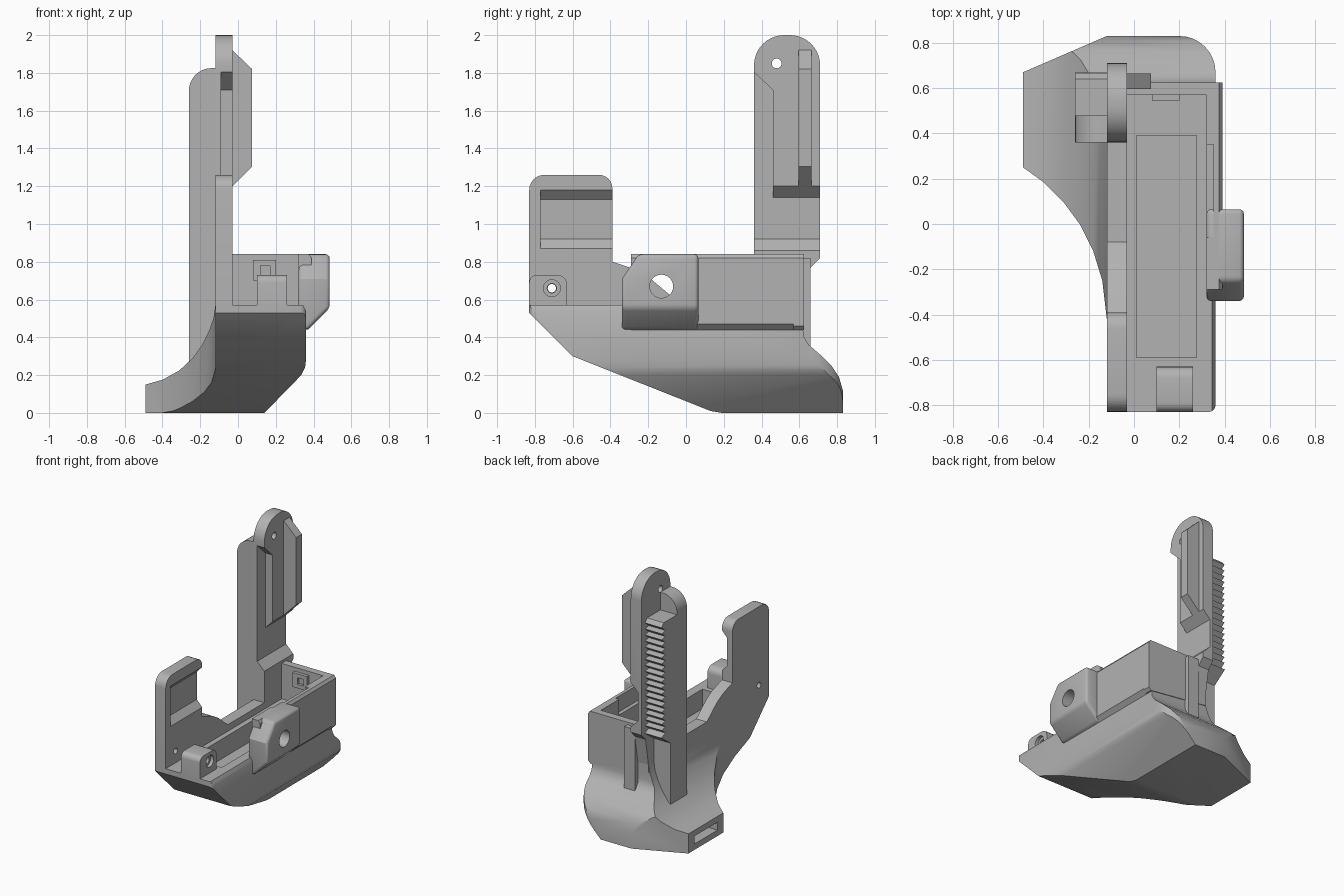
import bpy
import bmesh
from math import cos, sin, radians

old = bpy.data.objects.get("Cube")
if old:
    bpy.data.objects.remove(old, do_unlink=True)

grey = bpy.data.materials.new("plain grey")
grey.use_nodes = True
grey.diffuse_color = (0.45, 0.45, 0.45, 1)
grey.node_tree.nodes["Principled BSDF"].inputs["Base Color"].default_value = (0.45, 0.45, 0.45, 1)


def arc(cu, cv, r, a0, a1, n=10):
    """Points along a circular arc, angles in degrees."""
    return [(cu + r * cos(radians(a0 + (a1 - a0) * i / n)),
             cv + r * sin(radians(a0 + (a1 - a0) * i / n))) for i in range(n + 1)]


def prism(name, pts, axis, lo, hi):
    """Extrude a profile along an axis: X takes (y, z), Y takes (x, z), Z takes (x, y)."""
    place = {"X": lambda u, v, w: (w, u, v),
             "Y": lambda u, v, w: (u, w, v),
             "Z": lambda u, v, w: (u, v, w)}[axis]
    bm = bmesh.new()
    a = [bm.verts.new(place(u, v, lo)) for u, v in pts]
    b = [bm.verts.new(place(u, v, hi)) for u, v in pts]
    bm.faces.new(a)
    bm.faces.new(b[::-1])
    for i in range(len(pts)):
        j = (i + 1) % len(pts)
        bm.faces.new((a[i], b[i], b[j], a[j]))
    bmesh.ops.recalc_face_normals(bm, faces=bm.faces)
    mesh = bpy.data.meshes.new(name)
    bm.to_mesh(mesh)
    bm.free()
    mesh.materials.append(grey)
    obj = bpy.data.objects.new(name, mesh)
    bpy.context.collection.objects.link(obj)
    return obj


def box(name, x, y, z):
    return prism(name, [(x[0], y[0]), (x[1], y[0]), (x[1], y[1]), (x[0], y[1])], "Z", *z)


def apply(obj, mod):
    bpy.context.view_layer.objects.active = obj
    bpy.ops.object.modifier_apply(modifier=mod.name)


def combine(obj, other, how="DIFFERENCE"):
    mod = obj.modifiers.new("cut", "BOOLEAN")
    mod.operation, mod.solver, mod.object = how, "EXACT", other
    apply(obj, mod)
    bpy.data.objects.remove(other, do_unlink=True)


def soften(obj, width):
    mod = obj.modifiers.new("round", "BEVEL")
    mod.width, mod.segments, mod.limit_method = width, 3, "ANGLE"
    mod.angle_limit = radians(40)
    apply(obj, mod)


def drill(obj, y, z, r):
    combine(obj, prism("drill", arc(y, z, r, 0, 345, 23), "X", -1, 1))


# Base: side profile trimmed by the front profile and the plan outline
side = [(-0.83, 0.57), (-0.83, 0.53), (-0.6, 0.3), (0.08, 0.03), (0.13, 0.01), (0.19, 0),
        (0.83, 0), (0.83, 0.12), (0.81, 0.19), (0.77, 0.25), (0.72, 0.3), (0.65, 0.36),
        (0.625, 0.4), (0.62, 0.44), (0.62, 0.57)]
base = prism("base", side, "X", -0.6, 0.6)
sweep = [(-0.12, 0.57), (-0.13, 0.5), (-0.155, 0.43), (-0.19, 0.36), (-0.24, 0.29),
         (-0.31, 0.225), (-0.4, 0.175), (-0.49, 0.15)]
front = [(-0.49, 0), (0.14, 0), (0.335, 0.2), (0.355, 0.24), (0.36, 0.28),
         (0.36, 0.54), (0.345, 0.57)] + sweep
combine(base, prism("front_trim", front, "Y", -1, 1), "INTERSECT")
plan = [(-0.12, -0.83)] + arc(0.33, -0.8, 0.03, -90, 0, 4) + [(0.36, 0.65)]
plan += arc(0.2, 0.67, 0.16, 0, 90, 8) + [(-0.12, 0.83), (-0.49, 0.67), (-0.49, 0.25),
         (-0.4, 0.185), (-0.31, 0.095), (-0.24, 0), (-0.18, -0.12), (-0.14, -0.25), (-0.12, -0.42)]
combine(base, prism("plan_trim", plan, "Z", -1, 2), "INTERSECT")
combine(base, box("well", (0.01, 0.275), (-0.59, 0.39), (0.42, 0.9)))
combine(base, box("wing_slot", (-0.6, -0.4), (0.32, 0.6), (0.045, 0.105)))

# Front plate that continues as the low side wall
plate = [(-0.83, 0.53), (0.62, 0.53), (0.62, 0.62), (-0.08, 0.62), (-0.2, 0.72),
         (-0.27, 0.76), (-0.39, 0.8)]
plate += arc(-0.46, 1.19, 0.07, 0, 90, 6) + arc(-0.75, 1.18, 0.08, 90, 180, 6)
front_plate = prism("front_plate", plate, "X", -0.12, -0.03)
pocket = [(-0.02, 0.86), (-0.02, 1.19), (-0.075, 1.13), (-0.075, 0.92)]
combine(front_plate, prism("plate_pocket", pocket, "Y", -0.77, -0.3))
drill(front_plate, -0.71, 0.66, 0.022)

# Pierced lug at the front
lug_side = [(-0.83, 0.54), (-0.63, 0.54)] + arc(-0.68, 0.68, 0.05, 0, 90, 5)
lug_side += arc(-0.79, 0.69, 0.04, 90, 180, 5)
lug = prism("front_lug", lug_side, "X", 0.1, 0.26)
drill(lug, -0.71, 0.66, 0.025)
combine(lug, prism("counterbore", arc(-0.71, 0.66, 0.045, 0, 345, 23), "X", 0.235, 0.5))

# Tray walls
wall = [(0.32, 0.5), (0.33, 0.44), (0.36, 0.44), (0.39, 0.47), (0.39, 0.82), (0.375, 0.84), (0.32, 0.84)]
side_wall = prism("side_wall", wall, "Y", -0.29, 0.62)
combine(side_wall, box("wall_groove", (0.3, 0.35), (-0.06, 0.35), (0.72, 0.9)))
back = [(-0.12, 0.5), (0.37, 0.44), (0.39, 0.46), (0.39, 0.82), (0.375, 0.84), (-0.12, 0.84)]
back_wall = prism("back_wall", back, "Y", 0.57, 0.625)
box("back_rib", (-0.03, 0.06), (0.6, 0.66), (0.33, 0.82))
latch = box("inner_latch", (0.08, 0.2), (0.545, 0.58), (0.7, 0.81))
combine(latch, box("latch_slot", (0.12, 0.17), (0.5, 0.565), (0.73, 0.78)))

# Pivot block on the outer wall
block_side = [(-0.34, 0.44), (0.065, 0.44), (0.065, 0.84), (-0.25, 0.84), (-0.34, 0.71)]
block = prism("pivot_block", block_side, "X", 0.32, 0.485)
combine(block, prism("block_trim", [(0.36, 0.43), (0.6, 0.43), (0.6, 0.67)], "Y", -1, 1))
soften(block, 0.02)
drill(block, -0.13, 0.67, 0.062)
drill(side_wall, -0.13, 0.67, 0.062)

# Tower with rounded head, thinned where the inner face is relieved
tower_side = [(0.36, 0.53), (0.62, 0.53), (0.66, 0.77), (0.71, 0.82)]
tower_side += arc(0.55, 1.84, 0.16, 0, 90) + arc(0.52, 1.84, 0.16, 90, 180)
tower = prism("tower", tower_side, "X", -0.12, -0.03)
relief = [(-0.02, 0.85), (-0.02, 1.21), (-0.09, 1.14), (-0.09, 0.92)]
combine(tower, prism("tower_relief", relief, "Y", 0.3, 0.8))
edge = [(0.3, 1.1), (0.46, 1.1), (0.46, 1.71), (0.3, 1.86)]
combine(tower, prism("edge_relief", edge, "X", -0.09, 0))
drill(tower, 0.48, 1.85, 0.026)

# Guide rail on the inner face of the tower
rail = [(-0.04, 1.19), (0.075, 1.305), (0.075, 1.82), (-0.04, 1.93)]
prism("guide_rail", rail, "Y", 0.595, 0.665)

# Outer rib behind the tower and its toothed rack
rib = [(-0.26, 0.2), (-0.11, 0.2), (-0.11, 1.825)] + arc(-0.14, 1.705, 0.12, 90, 180)
prism("outer_rib", rib, "Y", 0.36, 0.48)
prism("lower_rib", [(0.4, 0.2), (0.56, 0.2), (0.56, 0.9), (0.4, 0.9)], "X", -0.26, -0.1)
teeth = [(0.45, 0.74), (0.56, 0.74), (0.67, 0.82)]
count = 18
pitch = 0.83 / count
for i in range(count):
    z = 0.84 + i * pitch
    teeth += [(0.62, z), (0.665, z + pitch * 0.8)]
teeth += [(0.64, 1.69), (0.45, 1.69)]
prism("toothed_rack", teeth, "X", -0.26, -0.11)

# Smooth the curved faces while keeping edges crisp
bpy.ops.object.select_all(action="DESELECT")
for obj in bpy.context.collection.objects:
    if obj.type == "MESH" and grey.name in obj.data.materials:
        obj.select_set(True)
        bpy.context.view_layer.objects.active = obj
bpy.ops.object.shade_smooth_by_angle(angle=radians(30))
